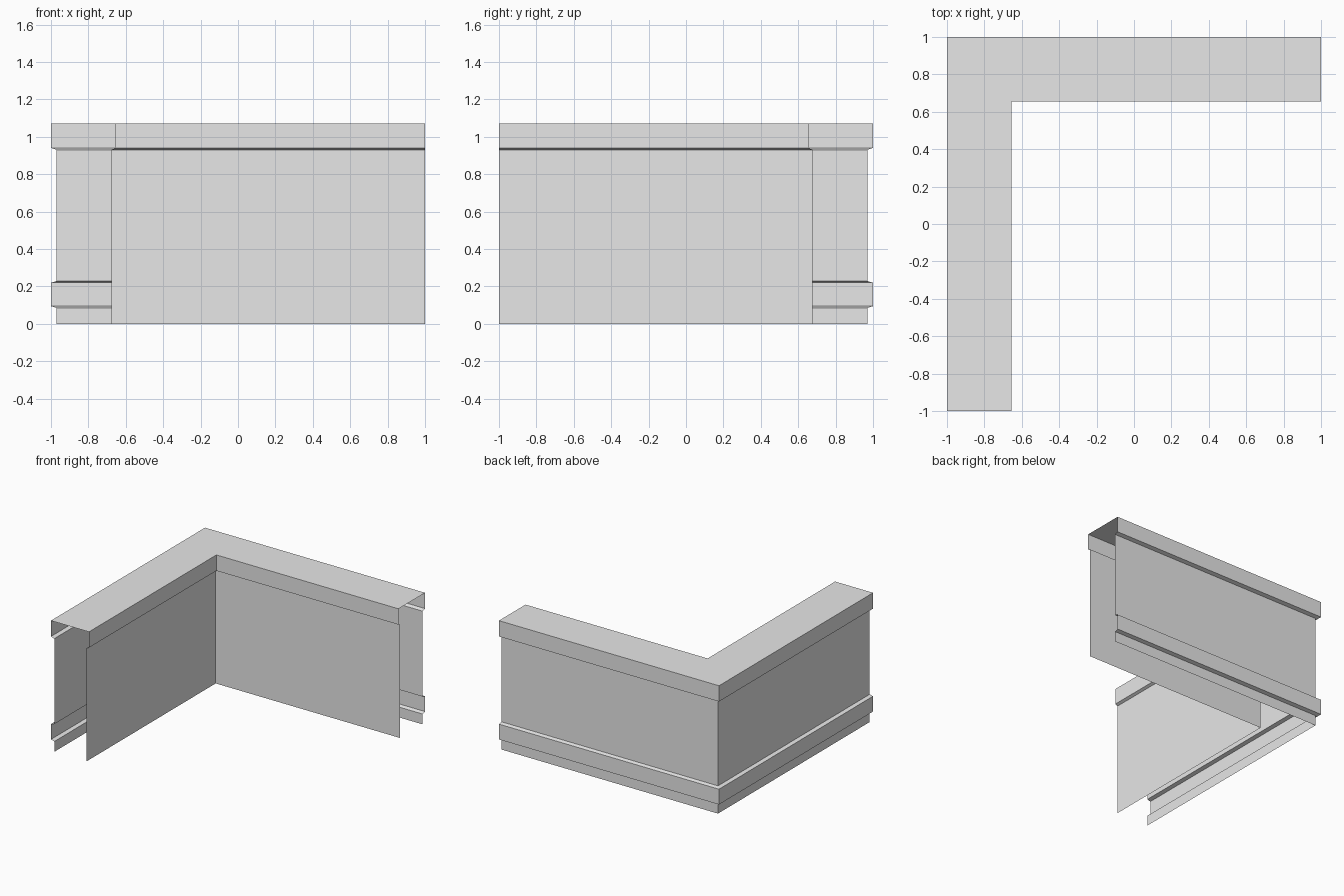
import bpy
import bmesh

if "Cube" in bpy.data.objects:
    bpy.data.objects.remove(bpy.data.objects["Cube"], do_unlink=True)

GREY = (0.8, 0.8, 0.8, 1.0)
mat = bpy.data.materials.new("light grey")
mat.use_nodes = True
mat.diffuse_color = GREY
mat.node_tree.nodes["Principled BSDF"].inputs["Base Color"].default_value = GREY


def sweep_corner(name, profile):
    """Sweep a (depth from outer edge, height) profile round a mitred corner."""
    bm = bmesh.new()
    rows = []
    for d, z in profile:
        corners = ((-1 + d, -1, z), (-1 + d, 1 - d, z), (1, 1 - d, z))
        rows.append([bm.verts.new(c) for c in corners])
    for low, high in zip(rows, rows[1:]):
        for i in range(2):
            bm.faces.new((low[i], high[i], high[i + 1], low[i + 1]))
    mesh = bpy.data.meshes.new(name)
    bm.to_mesh(mesh)
    bm.free()
    mesh.materials.append(mat)
    obj = bpy.data.objects.new(name, mesh)
    bpy.context.collection.objects.link(obj)
    return obj


# Depths of the outer and inner wall sheets and of the cap's inner lip
OUTER, INNER, LIP = 0.03, 0.323, 0.345
WALL_TOP, CAP_EDGE, TOP = 0.93, 0.94, 1.07

# Outer wall sheet with its projecting band near the foot
sweep_corner("outer_wall", [
    (OUTER, 0), (OUTER, 0.085), (0, 0.094),
    (0, 0.22), (OUTER, 0.228), (OUTER, WALL_TOP)])

# Overhanging cap, open underneath
sweep_corner("cap", [
    (OUTER, WALL_TOP), (0, CAP_EDGE), (0, TOP),
    (LIP, TOP), (LIP, CAP_EDGE), (INNER, WALL_TOP)])

# Plain inner wall sheet
sweep_corner("inner_wall", [(INNER, WALL_TOP), (INNER, 0)])
